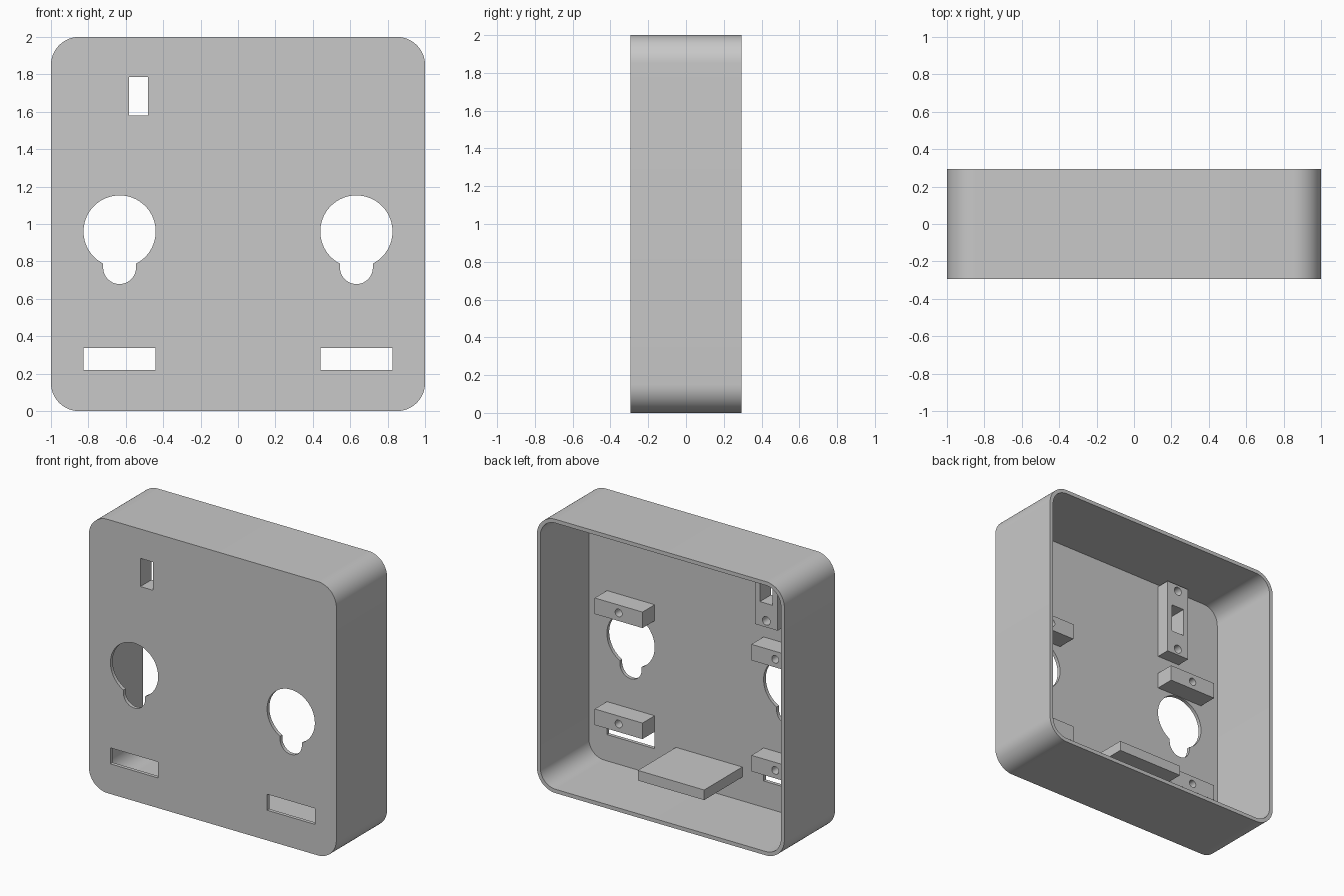
import bpy, bmesh
from math import cos, sin, radians, asin, degrees

cube = bpy.data.objects.get("Cube")
if cube:
    bpy.data.objects.remove(cube, do_unlink=True)

# Single grey plastic
grey = bpy.data.materials.new("grey_plastic")
grey.use_nodes = True
GREY = (0.58, 0.58, 0.58, 1)
grey.diffuse_color = GREY
grey.node_tree.nodes["Principled BSDF"].inputs["Base Color"].default_value = GREY

FRONT, BACK = -0.293, 0.293      # outer faces
FLOOR = -0.267                   # inner side of the front panel
EMBED = FLOOR - 0.01             # parts sink slightly into the panel
WALL = 0.028


def arc(cx, cz, r, start, end, n):
    steps = [radians(start + (end - start) * i / n) for i in range(n + 1)]
    return [(cx + r * cos(a), cz + r * sin(a)) for a in steps]


def circle(cx, cz, r, n=32):
    return arc(cx, cz, r, 0, 360, n)[:-1]


def rect(x0, x1, z0, z1):
    return [(x0, z0), (x1, z0), (x1, z1), (x0, z1)]


def rounded_rect(x0, x1, z0, z1, r, n=14):
    corners = [(x1 - r, z1 - r), (x0 + r, z1 - r), (x0 + r, z0 + r), (x1 - r, z0 + r)]
    return [p for i, (cx, cz) in enumerate(corners)
            for p in arc(cx, cz, r, 90 * i, 90 * i + 90, n)]


def keyhole(cx, cz, r, neck_z, neck_r):
    half = degrees(asin(neck_r / r))
    return (arc(cx, cz, r, -90 + half, 270 - half, 56)
            + arc(cx, neck_z, neck_r, 180, 360, 24))


def prism(name, outline, y0, y1):
    """Extrude an x-z outline along y."""
    bm = bmesh.new()
    face = bm.faces.new([bm.verts.new((x, y0, z)) for x, z in outline])
    new = bmesh.ops.extrude_face_region(bm, geom=[face])["geom"]
    verts = [v for v in new if isinstance(v, bmesh.types.BMVert)]
    bmesh.ops.translate(bm, vec=(0, y1 - y0, 0), verts=verts)
    bmesh.ops.recalc_face_normals(bm, faces=bm.faces)
    mesh = bpy.data.meshes.new(name)
    bm.to_mesh(mesh)
    bm.free()
    mesh.materials.append(grey)
    obj = bpy.data.objects.new(name, mesh)
    bpy.context.collection.objects.link(obj)
    return obj


def activate(obj):
    bpy.ops.object.select_all(action="DESELECT")
    obj.select_set(True)
    bpy.context.view_layer.objects.active = obj


def cut(obj, outline, y0, y1):
    """Subtract an extruded outline and remove the cutter."""
    cutter = prism("cutter", outline, y0, y1)
    cutter.hide_render = True
    mod = obj.modifiers.new("cut", "BOOLEAN")
    mod.operation = "DIFFERENCE"
    mod.solver = "EXACT"
    mod.object = cutter
    activate(obj)
    bpy.ops.object.modifier_apply(modifier=mod.name)
    bpy.data.objects.remove(cutter, do_unlink=True)


def finish(obj):
    activate(obj)
    bpy.ops.object.shade_smooth_by_angle(angle=radians(30))


# Open-backed case with rounded corners
case = prism("case", rounded_rect(-1, 1, 0, 2, 0.15), FRONT, BACK)
cut(case, rounded_rect(-1 + WALL, 1 - WALL, WALL, 2 - WALL, 0.15 - WALL), FLOOR, 0.5)

# Keyholes and lower slots, both sides
INNER, OUTER = 0.44, 0.826
MID = (INNER + OUTER) / 2
for side in (-1, 1):
    cut(case, keyhole(side * MID, 0.96, 0.193, 0.767, 0.088), -0.4, -0.2)
    x0, x1 = sorted((side * INNER, side * OUTER))
    cut(case, rect(x0, x1, 0.22, 0.337), -0.4, -0.2)

# Switch slot
SWITCH_X, SWITCH_Z = -0.533, 1.683
switch_slot = rect(SWITCH_X - 0.051, SWITCH_X + 0.051, SWITCH_Z - 0.103, SWITCH_Z + 0.103)
cut(case, switch_slot, -0.4, -0.2)
finish(case)

# Four mounting blocks with blind screw holes
for side, side_name in ((-1, "right"), (1, "left")):
    for z0, level in ((0.344, "lower"), (1.155, "upper")):
        x0, x1 = sorted((side * INNER, side * OUTER))
        block = prism(f"{level}_{side_name}_block", rect(x0, x1, z0, z0 + 0.117), EMBED, -0.126)
        cut(block, circle(side * MID, z0 + 0.0585, 0.028), -0.24, 0)
        finish(block)

# Switch holder: plate with a through slot and two screw holes
holder = prism("switch_holder",
               rect(SWITCH_X - 0.092, SWITCH_X + 0.092, SWITCH_Z - 0.277, SWITCH_Z + 0.277),
               EMBED, -0.165)
cut(holder, switch_slot, -0.4, 0)
for dz in (-0.23, 0.23):
    cut(holder, circle(SWITCH_X, SWITCH_Z + dz, 0.031), -0.25, 0)
finish(holder)

# Shelf standing out from the front panel
finish(prism("shelf", rect(-0.268, 0.268, 0.202, 0.276), EMBED, 0.173))
